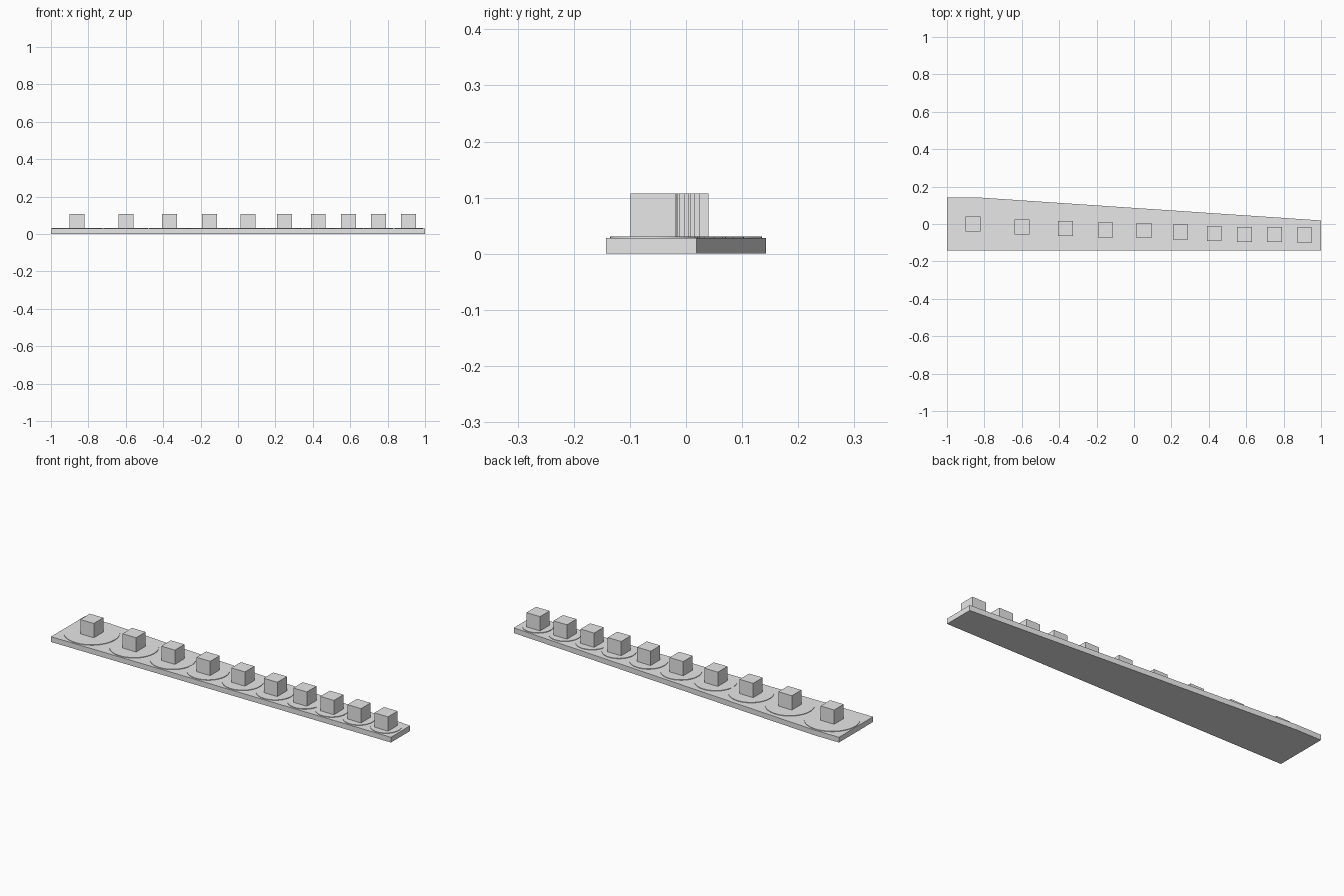
import bpy
import bmesh

cube = bpy.data.objects.get("Cube")
if cube:
    bpy.data.objects.remove(cube, do_unlink=True)

grey = bpy.data.materials.new("light_grey")
grey.use_nodes = True
grey.diffuse_color = (0.8, 0.8, 0.8, 1)
grey.node_tree.nodes["Principled BSDF"].inputs["Base Color"].default_value = (0.8, 0.8, 0.8, 1)

PLATE_TOP, DISC_TOP, PEG_TOP = 0.028, 0.031, 0.107
PEG_SIZE = 0.08
FRONT_EDGE = -0.135  # line touched by the front of every disc


def finish(obj, name):
    obj.name = name
    obj.data.materials.append(grey)
    return obj


# Tapered base plate, extruded from its outline
outline = [(-1, -0.143), (1, -0.143), (1, 0.019), (-0.85, 0.143), (-1, 0.143)]
bm = bmesh.new()
face = bm.faces.new([bm.verts.new((x, y, 0)) for x, y in outline])
extruded = bmesh.ops.extrude_face_region(bm, geom=[face])["geom"]
bmesh.ops.translate(bm, vec=(0, 0, PLATE_TOP),
                    verts=[v for v in extruded if isinstance(v, bmesh.types.BMVert)])
bmesh.ops.recalc_face_normals(bm, faces=bm.faces)
mesh = bpy.data.meshes.new("base_plate")
bm.to_mesh(mesh)
bm.free()
plate = bpy.data.objects.new("base_plate", mesh)
bpy.context.collection.objects.link(plate)
finish(plate, "base_plate")

# Row of shrinking discs, each carrying a square peg: (centre x, disc radius)
stations = [(-0.86, 0.135), (-0.6, 0.119), (-0.366, 0.11), (-0.153, 0.103),
            (0.053, 0.1), (0.249, 0.093), (0.429, 0.084), (0.591, 0.08),
            (0.752, 0.078), (0.912, 0.076)]
for i, (x, radius) in enumerate(stations, 1):
    y = FRONT_EDGE + radius
    # Thin raised disc
    bpy.ops.mesh.primitive_cylinder_add(
        vertices=64, radius=radius, depth=DISC_TOP - 0.02,
        location=(x, y, (DISC_TOP + 0.02) / 2))
    disc = finish(bpy.context.object, f"disc_{i}")
    bpy.ops.object.shade_smooth_by_angle()
    # Square peg
    bpy.ops.mesh.primitive_cube_add(size=1, location=(x, y, (DISC_TOP + PEG_TOP) / 2))
    peg = finish(bpy.context.object, f"peg_{i}")
    peg.scale = (PEG_SIZE, PEG_SIZE, PEG_TOP - DISC_TOP)
